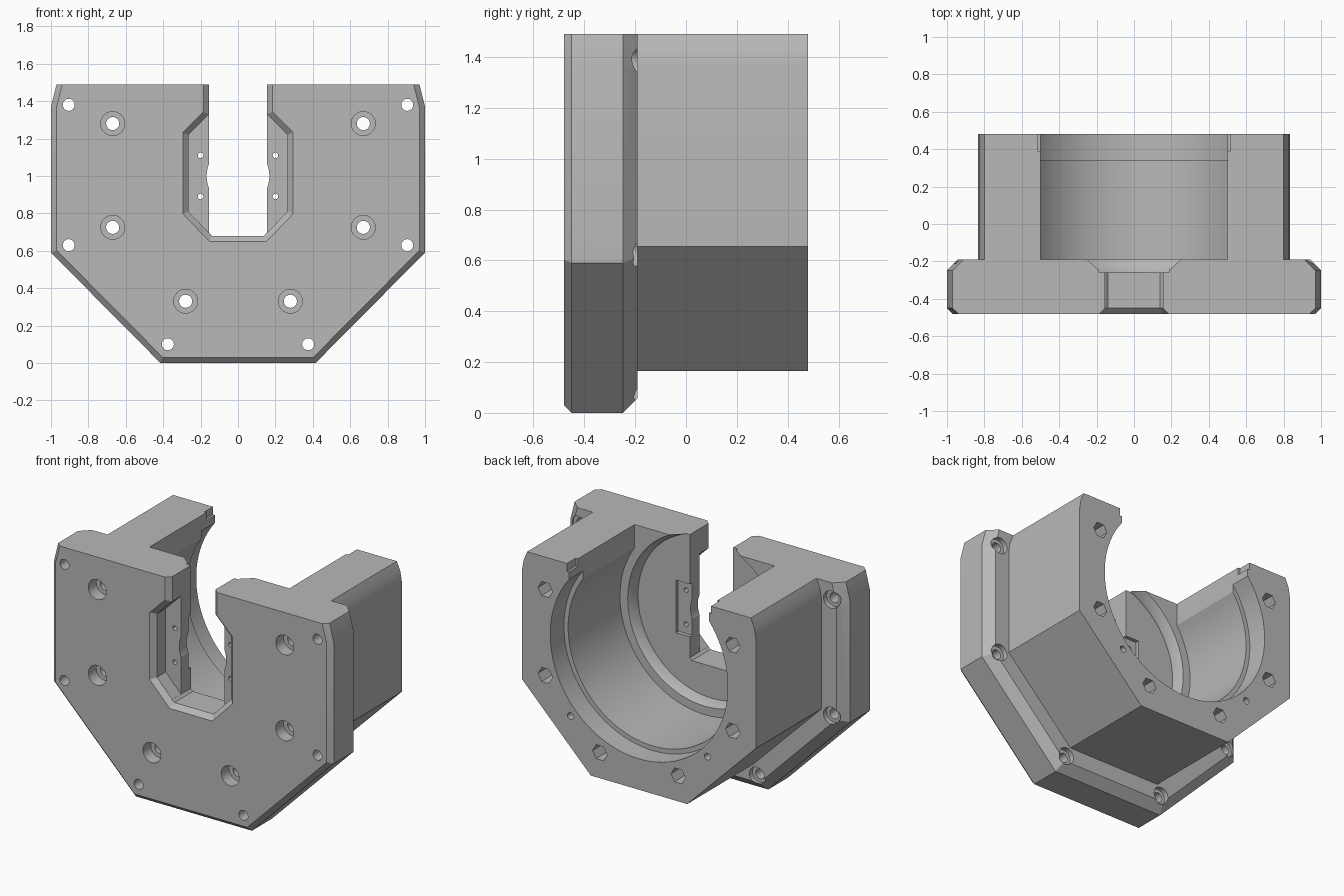
import bpy, bmesh, math
from mathutils import Vector

AXIS_Z = 1.0          # height of the bore axis
TOP = 1.49
FRONT, SEAT, BACK = -0.48, -0.19, 0.48

old = bpy.data.objects.get("Cube")
if old:
    bpy.data.objects.remove(old, do_unlink=True)

grey = bpy.data.materials.new("machined grey")
grey.use_nodes = True
colour = (0.48, 0.48, 0.48, 1)
grey.diffuse_color = colour
grey.node_tree.nodes["Principled BSDF"].inputs["Base Color"].default_value = colour


def mirrored(half):
    """Closed outline from its +x half, listed bottom to top."""
    return half + [(-x, z) for x, z in reversed(half)]


def offset(points, d):
    """Mitred offset of a counter-clockwise outline; positive d grows it."""
    out = []
    for i, p in enumerate(points):
        a, b, c = Vector(points[i - 1]), Vector(p), Vector(points[(i + 1) % len(points)])
        e, f = (b - a).normalized(), (c - b).normalized()
        n, m = Vector((e.y, -e.x)), Vector((f.y, -f.x))
        out.append(tuple(b + (n + m) * d / (1 + n.dot(m))))
    return out


def circle(x, z, r, n=32):
    return [(x + r * math.cos(math.tau * i / n), z + r * math.sin(math.tau * i / n))
            for i in range(n)]


def bore(r, w=0.5, n=64):
    """Round bore whose open top has straight walls at x = +-w."""
    a = math.acos(w / r)
    arc = [(r * math.cos(a - (math.pi + 2 * a) * i / n),
            AXIS_Z + r * math.sin(a - (math.pi + 2 * a) * i / n)) for i in range(n + 1)]
    return arc + [(-w, TOP + 0.2), (w, TOP + 0.2)]


def add_loft(bm, sections):
    """Closed solid through outlines placed along y."""
    rings = [[bm.verts.new((x, y, z)) for x, z in pts] for y, pts in sections]
    n = len(rings[0])
    for a, b in zip(rings, rings[1:]):
        for i in range(n):
            j = (i + 1) % n
            bm.faces.new((a[i], a[j], b[j], b[i]))
    bm.faces.new(rings[0])
    bm.faces.new(rings[-1])


def solid(name, *lofts):
    bm = bmesh.new()
    for sections in lofts:
        add_loft(bm, sections)
    bmesh.ops.recalc_face_normals(bm, faces=bm.faces)
    mesh = bpy.data.meshes.new(name)
    bm.to_mesh(mesh)
    bm.free()
    mesh.materials.append(grey)
    ob = bpy.data.objects.new(name, mesh)
    bpy.context.collection.objects.link(ob)
    return ob


def combine(target, tool, how="DIFFERENCE"):
    mod = target.modifiers.new("combine", "BOOLEAN")
    mod.object, mod.operation, mod.solver = tool, how, "EXACT"
    bpy.context.view_layer.objects.active = target
    bpy.ops.object.modifier_apply(modifier=mod.name)
    bpy.data.objects.remove(tool, do_unlink=True)


def box(x0, x1, y0, y1, z0, z1):
    pts = [(x0, z0), (x1, z0), (x1, z1), (x0, z1)]
    return [(y0, pts), (y1, pts)]


def both_sides(spots):
    return [(s * x, z) for x, z in spots for s in (1, -1)]


# Mounting flange with chamfered front and rear rims
rim = mirrored([(0.415, 0), (1, 0.59), (1, 1.37), (0.94, 1.61)])
block = solid("bearing_block", [(FRONT, offset(rim, -0.03)), (FRONT + 0.03, rim),
                                (SEAT - 0.058, rim), (SEAT, offset(rim, -0.058))])

# Housing behind the flange
shell = mirrored([(0.345, 0.165), (0.835, 0.655), (0.835, 1.37),
                  (0.825, 1.43), (0.8, TOP), (0.76, 1.58)])
combine(block, solid("housing", [(SEAT - 0.02, shell), (BACK, shell)]), "UNION")
combine(block, solid("top_trim", box(-1.5, 1.5, -1, 1, TOP, 2)))

# Main bore, rear counterbore, small lip notches and tapered seat
combine(block, solid("main_bore", [(SEAT, bore(0.605)), (BACK + 0.1, bore(0.605))]))
combine(block, solid("rear_counterbore", [(0.34, bore(0.635)), (BACK + 0.1, bore(0.635))]))
combine(block, solid("lip_notch", box(-0.515, 0.515, 0.39, 0.6, 1.44, 1.7)))
seat = [(y, circle(0, AXIS_Z, r, 96))
        for y, r in ((-0.26, 0.525), (-0.245, 0.525), (SEAT, 0.55), (SEAT + 0.05, 0.55))]
combine(block, solid("tapered_seat", seat))

# Open slot, front pocket with chamfered edge, and shallow rear recess
slot = mirrored([(0.14, 0.68), (0.155, 0.695), (0.155, 1.7)])
combine(block, solid("slot", [(-0.6, slot), (-0.1, slot)]))
pocket = mirrored([(0.14, 0.68), (0.265, 0.81), (0.265, 1.22), (0.155, 1.33), (0.155, 1.7)])
combine(block, solid("pocket", [(FRONT - 0.03, offset(pocket, 0.06)),
                                (FRONT + 0.03, pocket), (-0.36, pocket)]))
combine(block, solid("rear_recess", box(-0.255, 0.255, -0.285, -0.2, 0.83, 1.17)))
grip = circle(0, AXIS_Z, 0.168, 48)
combine(block, solid("slot_relief", [(-0.4, grip), (-0.2, grip)]))

# Six bolts: front counterbore, through hole, hexagonal nut pocket at the back
bolts = both_sides([(0.67, 1.28), (0.67, 0.725), (0.28, 0.33)])
# Six flange screws: through hole with a counterbore on the rear rim
screws = both_sides([(0.905, 1.38), (0.905, 0.63), (0.375, 0.1)])
# Panel screw holes and blind dowel holes
panel_holes = both_sides([(0.2, 1.11), (0.2, 0.89)])
dowels = both_sides([(0.49, 0.51)])


def drill(name, spots, r, y0, y1, n=32):
    combine(block, solid(name, *[[(y0, circle(x, z, r, n)), (y1, circle(x, z, r, n))]
                                 for x, z in spots]))


drill("bolt_holes", bolts, 0.035, -0.6, 0.6)
drill("bolt_counterbores", bolts, 0.064, -0.6, -0.4)
drill("nut_pockets", bolts, 0.052, 0.34, 0.6, 6)
drill("screw_holes", screws, 0.032, -0.6, 0)
drill("screw_counterbores", screws, 0.055, -0.222, -0.1)
drill("panel_holes", panel_holes, 0.015, -0.4, -0.2, 16)
drill("dowel_holes", dowels, 0.022, 0.36, 0.6, 20)

# Smooth the round surfaces, keep machined edges crisp
block.data.materials.clear()
block.data.materials.append(grey)
for face in block.data.polygons:
    face.material_index = 0
bpy.ops.object.select_all(action="DESELECT")
block.select_set(True)
bpy.context.view_layer.objects.active = block
bpy.ops.object.shade_smooth_by_angle(angle=math.radians(25))
